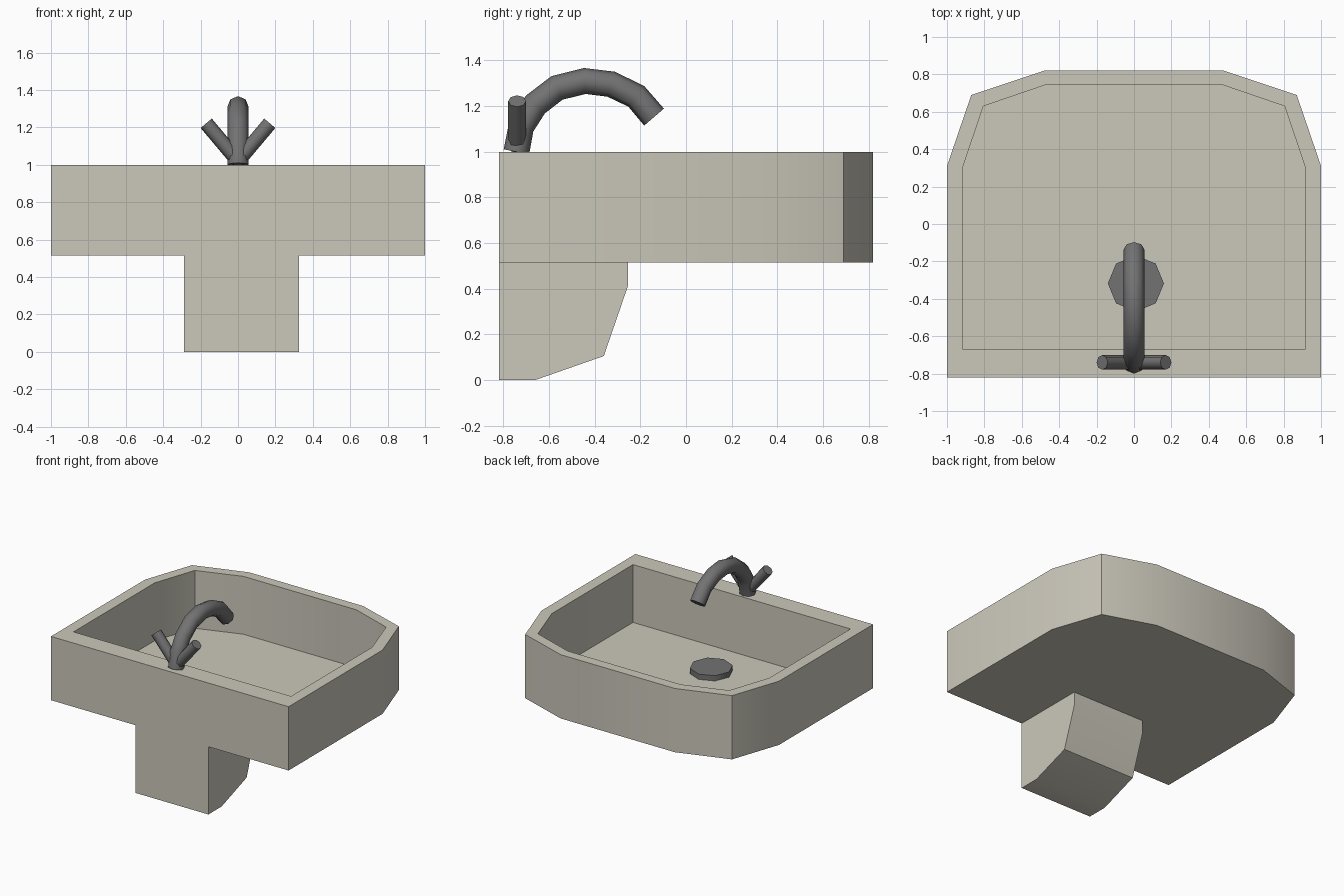
import bpy, bmesh, math
from mathutils import Vector

if "Cube" in bpy.data.objects:
    bpy.data.objects.remove(bpy.data.objects["Cube"])


def material(name, rgb):
    m = bpy.data.materials.new(name)
    m.diffuse_color = (*rgb, 1)
    m.use_nodes = True
    m.node_tree.nodes["Principled BSDF"].inputs["Base Color"].default_value = m.diffuse_color
    return m


porcelain = material("warm_porcelain", (0.60, 0.575, 0.495))
metal = material("dark_metal", (0.17, 0.17, 0.17))


def finish(name, bm, mat, angle):
    bmesh.ops.recalc_face_normals(bm, faces=bm.faces[:])
    me = bpy.data.meshes.new(name)
    bm.to_mesh(me)
    bm.free()
    me.materials.append(mat)
    ob = bpy.data.objects.new(name, me)
    bpy.context.collection.objects.link(ob)
    bpy.ops.object.select_all(action='DESELECT')
    ob.select_set(True)
    bpy.context.view_layer.objects.active = ob
    bpy.ops.object.shade_smooth_by_angle(angle=math.radians(angle))
    return ob


def loft(name, rings, mat, angle):
    """Join equal-sized rings of points and cap both ends."""
    bm = bmesh.new()
    loops = [[bm.verts.new(p) for p in ring] for ring in rings]
    n = len(loops[0])
    for a, b in zip(loops, loops[1:]):
        for i in range(n):
            j = (i + 1) % n
            bm.faces.new((a[i], a[j], b[j], b[i]))
    bm.faces.new(loops[0])
    bm.faces.new(loops[-1])
    return finish(name, bm, mat, angle)


def tube(name, path, side, radius, sides=8):
    """Round tube along a planar path; side is the normal of that plane."""
    pts = [Vector(p) for p in path]
    side = Vector(side)
    rings = []
    for i, p in enumerate(pts):
        d = (pts[min(i + 1, len(pts) - 1)] - pts[max(i - 1, 0)]).normalized()
        up = side.cross(d)
        rings.append([p + radius * (math.cos(t) * side + math.sin(t) * up)
                      for t in (2 * math.pi * k / sides for k in range(sides))])
    return loft(name, rings, metal, 50)


def mirrored(half):
    return half + [(-x, y) for x, y in reversed(half)]


# Basin: outer wall, flat rim, inner wall and floor
outer = mirrored([(1, -0.82), (1, 0.31), (0.87, 0.69), (0.48, 0.82)])
inner = mirrored([(0.915, -0.67), (0.915, 0.305), (0.805, 0.63), (0.475, 0.743)])
loft("basin", [[(x, y, z) for x, y in shape] for shape, z in
               ((outer, 0.515), (outer, 1.0), (inner, 1.0), (inner, 0.56))],
     porcelain, 30)

# Pedestal: side profile extruded across x
profile = [(-0.82, 0.515), (-0.82, 0), (-0.66, 0), (-0.36, 0.105),
           (-0.255, 0.41), (-0.255, 0.515)]
loft("pedestal", [[(x, y, z) for y, z in profile] for x in (-0.29, 0.325)],
     porcelain, 30)

# Drain plug on the basin floor
tube("drain", [(0.01, -0.318, 0.555), (0.01, -0.318, 0.60)], (1, 0, 0), 0.15)

# Arched spout
tube("spout", [(0, y, z) for y, z in (
    (-0.743, 1.0), (-0.722, 1.11), (-0.66, 1.207), (-0.565, 1.28),
    (-0.443, 1.31), (-0.328, 1.296), (-0.218, 1.243), (-0.14, 1.152))],
     (1, 0, 0), 0.057)

# Two angled handles
for s, label in ((-1, "left"), (1, "right")):
    tube(label + "_handle", [(0, -0.74, 1.02), (s * 0.17, -0.74, 1.222)],
         (0, 1, 0), 0.039)
